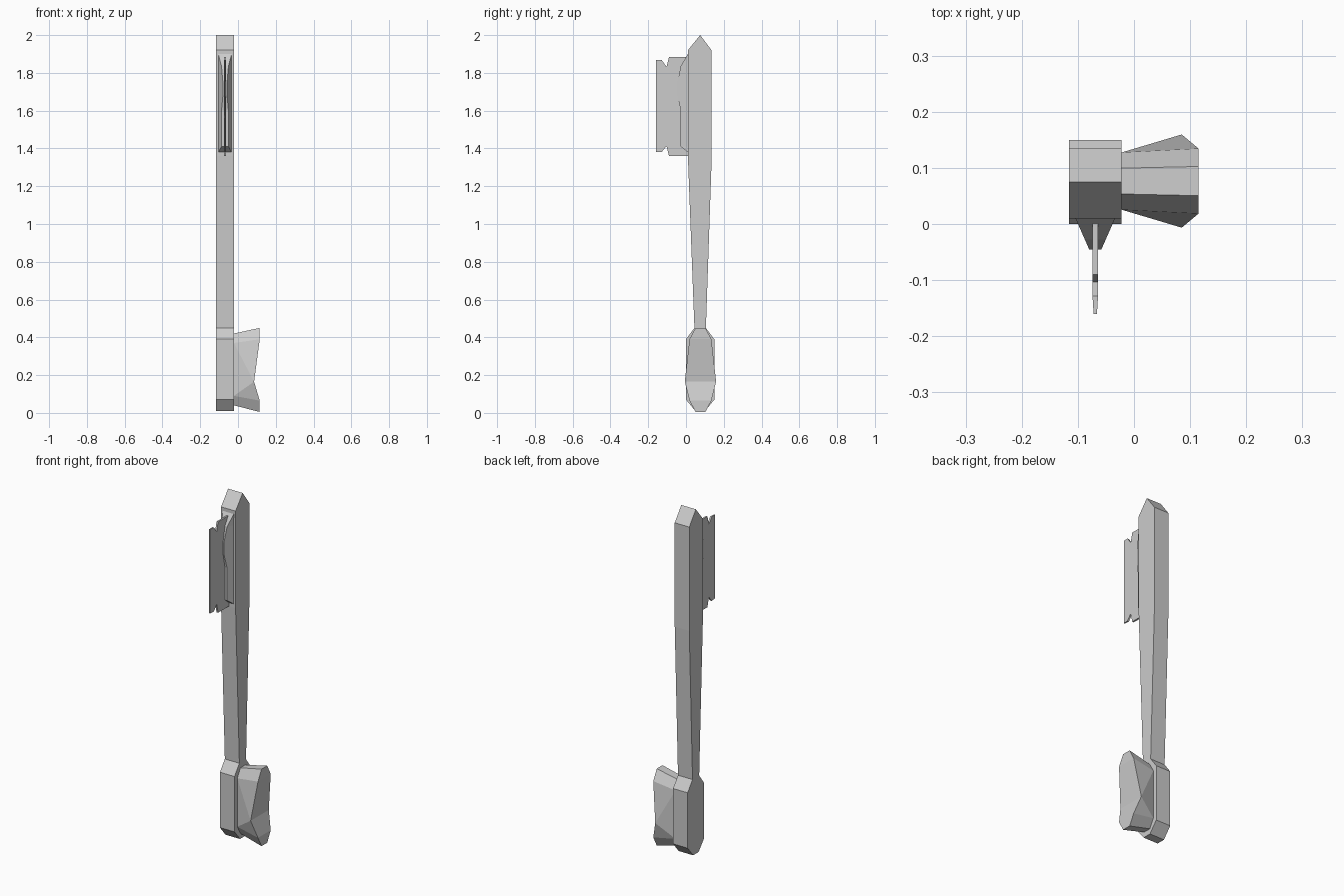
import bpy
import bmesh

cube = bpy.data.objects.get("Cube")
if cube:
    bpy.data.objects.remove(cube, do_unlink=True)

# One plain grey material for the whole model
grey = bpy.data.materials.new("plain grey")
grey.use_nodes = True
COLOUR = (0.6, 0.6, 0.6, 1)
grey.diffuse_color = COLOUR
grey.node_tree.nodes["Principled BSDF"].inputs["Base Color"].default_value = COLOUR


def finish(name, bm):
    bmesh.ops.recalc_face_normals(bm, faces=bm.faces)
    mesh = bpy.data.meshes.new(name)
    bm.to_mesh(mesh)
    bm.free()
    mesh.materials.append(grey)
    obj = bpy.data.objects.new(name, mesh)
    bpy.context.collection.objects.link(obj)
    return obj


def extrude_profile(name, profile, half_width, centre=-0.069):
    """Solid from a (y, z) profile; half_width(y) gives its thickness along x."""
    bm = bmesh.new()
    sides = [[bm.verts.new((centre + s * half_width(y), y, z)) for y, z in profile]
             for s in (-1, 1)]
    bm.faces.new(sides[0])
    bm.faces.new(sides[1])
    for i in range(len(profile)):
        j = (i + 1) % len(profile)
        bm.faces.new((sides[0][i], sides[0][j], sides[1][j], sides[1][i]))
    return finish(name, bm)


def full(y):
    return 0.0465


# Long tapered shaft with a pointed top
extrude_profile("shaft", [(0.045, 0.44), (0.105, 0.44), (0.135, 1.32), (0.135, 1.92),
                          (0.075, 2.0), (0.01, 1.92), (0.01, 1.36)], full)

# Chamfered block at the foot
extrude_profile("foot_block", [(0.045, 0.45), (0.105, 0.45), (0.15, 0.39), (0.15, 0.07),
                               (0.1, 0.01), (0.05, 0.01), (0, 0.07), (0, 0.39)], full)

# Thin notched blade, thinner at its outer edge
extrude_profile("blade", [(0.03, 1.885), (-0.09, 1.885), (-0.103, 1.832), (-0.128, 1.867),
                          (-0.16, 1.867), (-0.16, 1.382), (-0.128, 1.382), (-0.103, 1.413),
                          (-0.09, 1.36), (0.03, 1.36)],
                lambda y: 0.003 if y < -0.15 else 0.005)

# Faceted blade mount, narrowing as it rises from the shaft
bm = bmesh.new()
ridge = [(0.01, 1.9), (-0.028, 1.836), (-0.045, 1.75), (-0.045, 1.68),
         (-0.028, 1.6), (-0.028, 1.41), (0.01, 1.38)]
rows = []
for y, z in ridge:
    w = 0.011 + 0.44 * (y + 0.045)
    rows.append([bm.verts.new(p) for p in ((-0.104, 0.012, z), (-0.069 - w, y, z),
                                           (-0.069 + w, y, z), (-0.034, 0.012, z))])
for a, b in zip(rows, rows[1:]):
    for i in range(4):
        j = (i + 1) % 4
        bm.faces.new((a[i], a[j], b[j], b[i]))
bm.faces.new(rows[0])
bm.faces.new(rows[-1])
finish("blade_mount", bm)

# Flared pedal beside the block, pinched inwards across its outer face
bm = bmesh.new()
MID = 0.0765


def pair(x, half, z):
    return [bm.verts.new((x, MID + s * half, z)) for s in (-1, 1)]


inner = [pair(-0.022, h, z) for h, z in
         ((0.023, 0.42), (0.051, 0.37), (0.051, 0.09), (0.023, 0.04))]
outer = [pair(x, h, z) for x, h, z in
         ((0.115, 0.026, 0.45), (0.115, 0.058, 0.39), (0.085, 0.083, 0.165),
          (0.115, 0.058, 0.065), (0.115, 0.026, 0.005))]
for ring in (inner, outer):
    for a, b in zip(ring, ring[1:]):
        bm.faces.new((a[0], a[1], b[1], b[0]))
for a, b in ((inner[0], outer[0]), (inner[3], outer[4])):
    bm.faces.new((a[0], a[1], b[1], b[0]))
for s in (0, 1):
    i, o = [p[s] for p in inner], [p[s] for p in outer]
    for face in ((i[0], i[1], o[1], o[0]), (i[1], o[2], o[1]), (i[1], i[2], o[2]),
                 (i[2], o[3], o[2]), (i[2], i[3], o[4], o[3])):
        bm.faces.new(face)
finish("pedal", bm)
